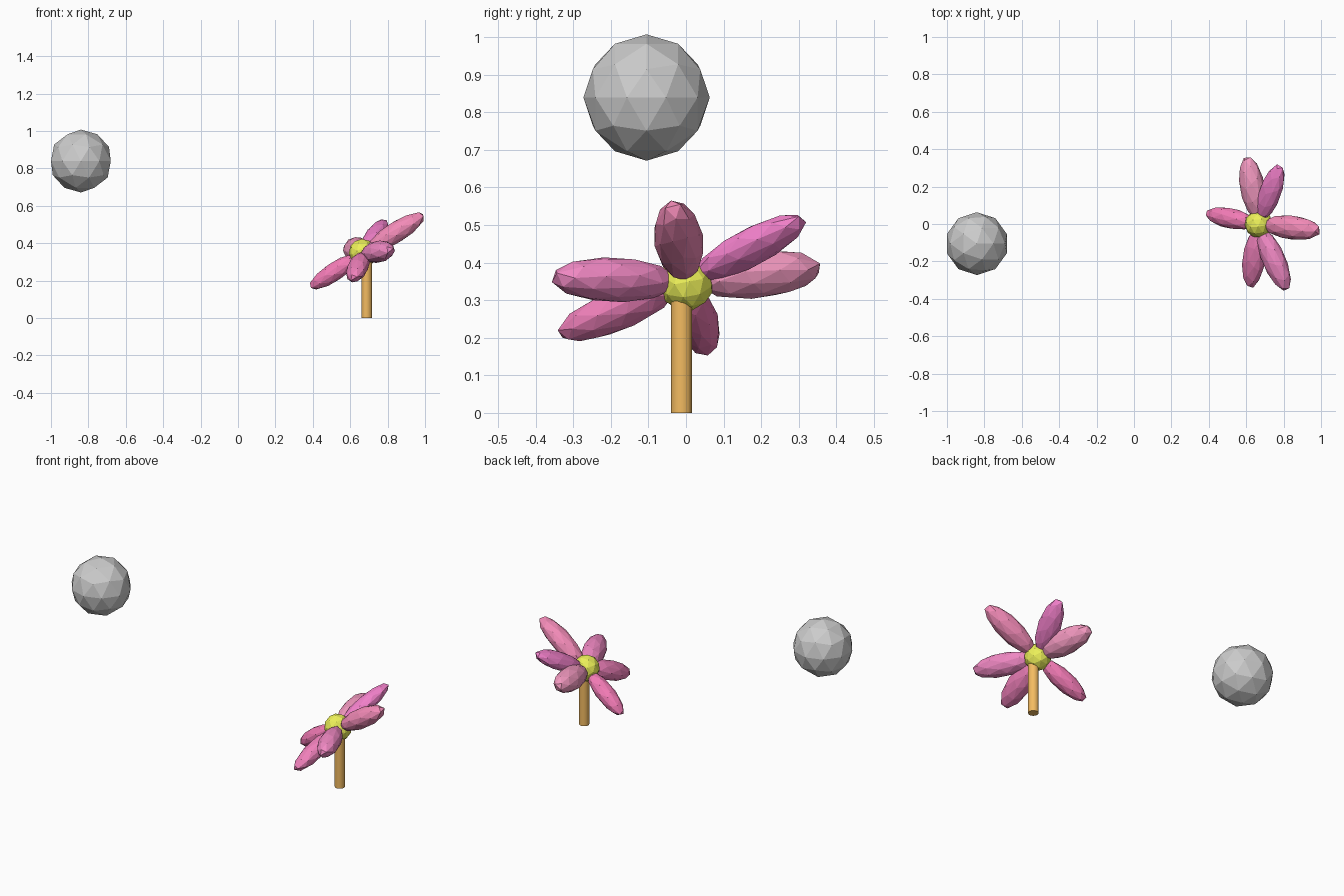
import bpy
from mathutils import Matrix, Vector

if "Cube" in bpy.data.objects:
    bpy.data.objects.remove(bpy.data.objects["Cube"])


def paint(obj, rgb):
    mat = bpy.data.materials.new(obj.name + "_colour")
    mat.diffuse_color = (*rgb, 1)
    mat.use_nodes = True
    mat.node_tree.nodes["Principled BSDF"].inputs["Base Color"].default_value = mat.diffuse_color
    obj.data.materials.append(mat)


def faceted_ball(name, axes, centre, size):
    """Low-poly ball stretched along the three given axes."""
    bpy.ops.mesh.primitive_ico_sphere_add(subdivisions=2, radius=1)
    obj = bpy.context.object
    obj.name = name
    rot = Matrix(axes).transposed().to_4x4()
    obj.matrix_world = Matrix.Translation(centre) @ rot @ Matrix.Diagonal((*size, 1))
    return obj


# Floating grey ball
bpy.ops.mesh.primitive_ico_sphere_add(subdivisions=2, radius=0.168, location=(-0.84, -0.105, 0.839))
bpy.context.object.name = "ball"

# Stem
bpy.ops.mesh.primitive_cylinder_add(vertices=32, radius=0.028, depth=0.33, location=(0.688, -0.012, 0.165))
stem = bpy.context.object
stem.name = "stem"
paint(stem, (0.9, 0.5, 0.12))

# Flower centre, tilted with the bloom
hub = Vector((0.667, 0, 0.347))
normal = Vector((-0.55, -0.22, 0.8)).normalized()
side = Vector((0, 1, 0)).cross(normal).normalized()
centre = faceted_ball("flower_centre", (side, normal.cross(side), normal), hub, (0.074, 0.074, 0.078))
paint(centre, (0.84, 0.87, 0.1))

# Petals: tip, half width, half thickness, colour
petals = [
    ((0.99, -0.035, 0.55), 0.066, 0.056, (0.9, 0.26, 0.48)),
    ((0.78, 0.31, 0.515), 0.063, 0.045, (0.9, 0.22, 0.6)),
    ((0.605, 0.355, 0.385), 0.070, 0.060, (0.9, 0.32, 0.53)),
    ((0.39, 0.055, 0.165), 0.056, 0.050, (0.9, 0.2, 0.47)),
    ((0.62, -0.335, 0.21), 0.065, 0.050, (0.88, 0.22, 0.5)),
    ((0.815, -0.35, 0.36), 0.066, 0.057, (0.88, 0.25, 0.55)),
]
for i, (tip, width, thick, rgb) in enumerate(petals):
    reach = Vector(tip) - hub
    along = reach.normalized()
    across = normal.cross(along).normalized()
    size = (0.45 * reach.length / 0.951, width, thick)
    petal = faceted_ball(f"petal_{i + 1}", (along, across, along.cross(across)), hub + reach * 0.55, size)
    paint(petal, rgb)
